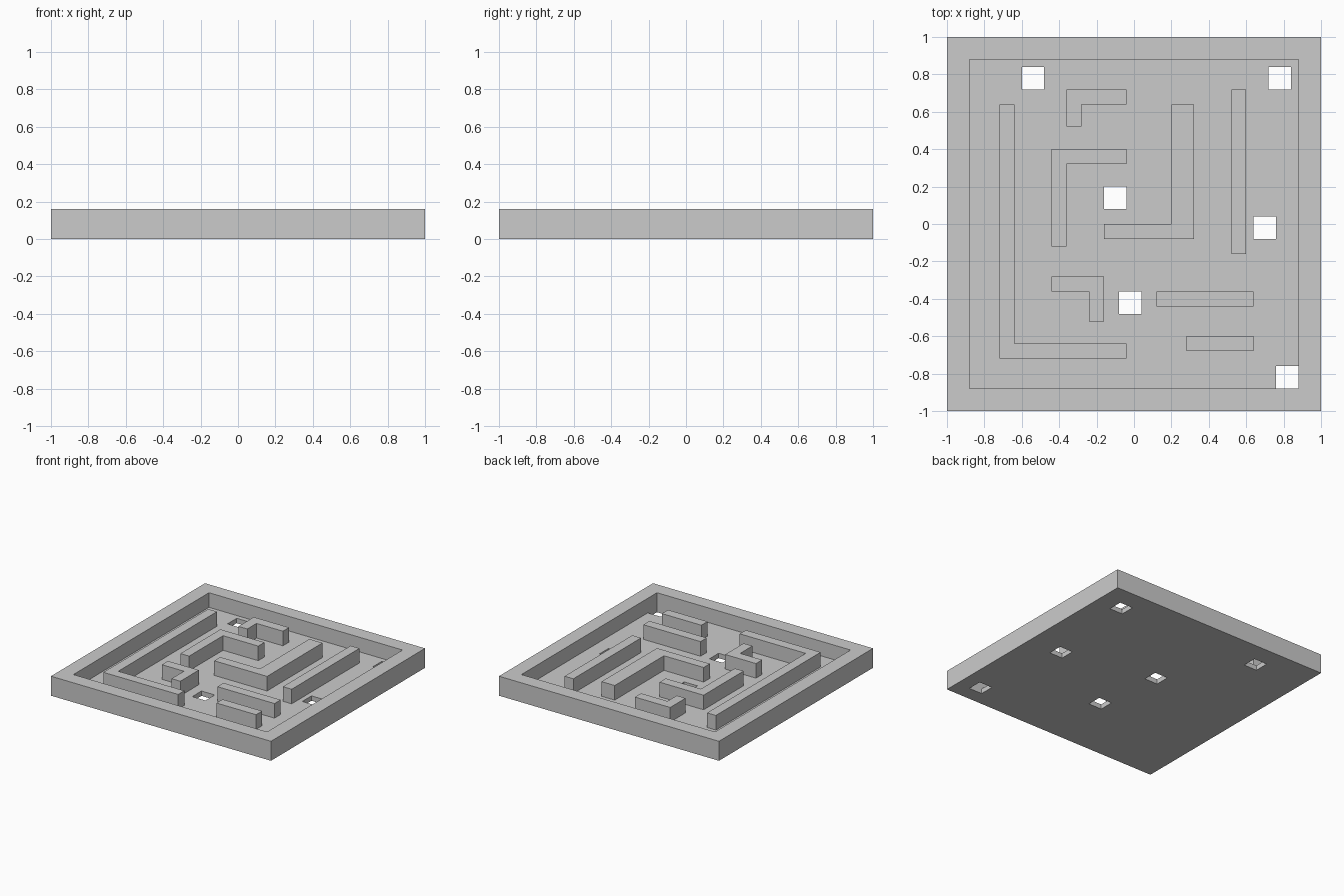
import bpy
import bmesh

if "Cube" in bpy.data.objects:
    bpy.data.objects.remove(bpy.data.objects["Cube"])

HEIGHT, FLOOR, INNER, HOLE = 0.16, 0.04, 0.88, 0.12

# Single plain grey material
grey = bpy.data.materials.new("plain_grey")
grey.use_nodes = True
colour = (0.6, 0.6, 0.6, 1)
grey.diffuse_color = colour
grey.node_tree.nodes["Principled BSDF"].inputs["Base Color"].default_value = colour


def prism(name, outline, z0, z1):
    """Extrude a counter-clockwise outline from z0 up to z1."""
    bm = bmesh.new()
    base = bm.faces.new([bm.verts.new((x, y, z0)) for x, y in outline])
    top = bmesh.ops.extrude_face_region(bm, geom=[base], use_keep_orig=True)["geom"]
    verts = [v for v in top if isinstance(v, bmesh.types.BMVert)]
    bmesh.ops.translate(bm, vec=(0, 0, z1 - z0), verts=verts)
    bmesh.ops.recalc_face_normals(bm, faces=bm.faces)
    mesh = bpy.data.meshes.new(name)
    bm.to_mesh(mesh)
    bm.free()
    mesh.materials.append(grey)
    obj = bpy.data.objects.new(name, mesh)
    bpy.context.collection.objects.link(obj)
    return obj


def rect(x0, y0, x1, y1):
    return [(x0, y0), (x1, y0), (x1, y1), (x0, y1)]


def cut(target, cutter):
    cutter.hide_render = True
    mod = target.modifiers.new("cut", 'BOOLEAN')
    mod.operation, mod.solver, mod.object = 'DIFFERENCE', 'EXACT', cutter
    bpy.context.view_layer.objects.active = target
    bpy.ops.object.modifier_apply(modifier=mod.name)
    bpy.data.objects.remove(cutter)


# Tray: solid slab with a square recess and drop holes through the floor
tray = prism("tray", rect(-1, -1, 1, 1), 0, HEIGHT)
cut(tray, prism("recess_cutter", rect(-INNER, -INNER, INNER, INNER), FLOOR, HEIGHT + 0.1))
hole_corners = [(-0.6, 0.72), (0.72, 0.72), (-0.16, 0.08),
                (0.64, -0.08), (-0.08, -0.48), (0.76, -0.88)]
for x, y in hole_corners:
    cut(tray, prism("hole_cutter", rect(x, y, x + HOLE, y + HOLE), -0.1, FLOOR + 0.04))

# Straight maze walls
straight_walls = {
    "right_long_wall": (0.52, -0.16, 0.6, 0.72),
    "front_middle_wall": (0.12, -0.44, 0.64, -0.36),
    "front_short_wall": (0.28, -0.68, 0.64, -0.6),
}
for name, box in straight_walls.items():
    prism(name, rect(*box), FLOOR, HEIGHT)


def corner_wall(name, corner, end, arm_x, arm_y):
    """L-shaped wall: outer corner, far ends of both arms, arm thicknesses."""
    (cx, cy), (ex, ey) = corner, end
    ix = cx + arm_y * (1 if ex > cx else -1)
    iy = cy + arm_x * (1 if ey > cy else -1)
    prism(name, [(cx, cy), (ex, cy), (ex, iy), (ix, iy), (ix, ey), (cx, ey)],
          FLOOR, HEIGHT)


# L-shaped maze walls
corner_wall("back_corner_wall", (-0.36, 0.72), (-0.04, 0.52), 0.08, 0.08)
corner_wall("middle_corner_wall", (-0.44, 0.4), (-0.04, -0.12), 0.08, 0.08)
corner_wall("centre_corner_wall", (0.32, -0.08), (-0.16, 0.64), 0.08, 0.12)
corner_wall("outer_corner_wall", (-0.72, -0.72), (-0.04, 0.64), 0.08, 0.08)
corner_wall("front_corner_wall", (-0.16, -0.28), (-0.44, -0.52), 0.08, 0.08)
